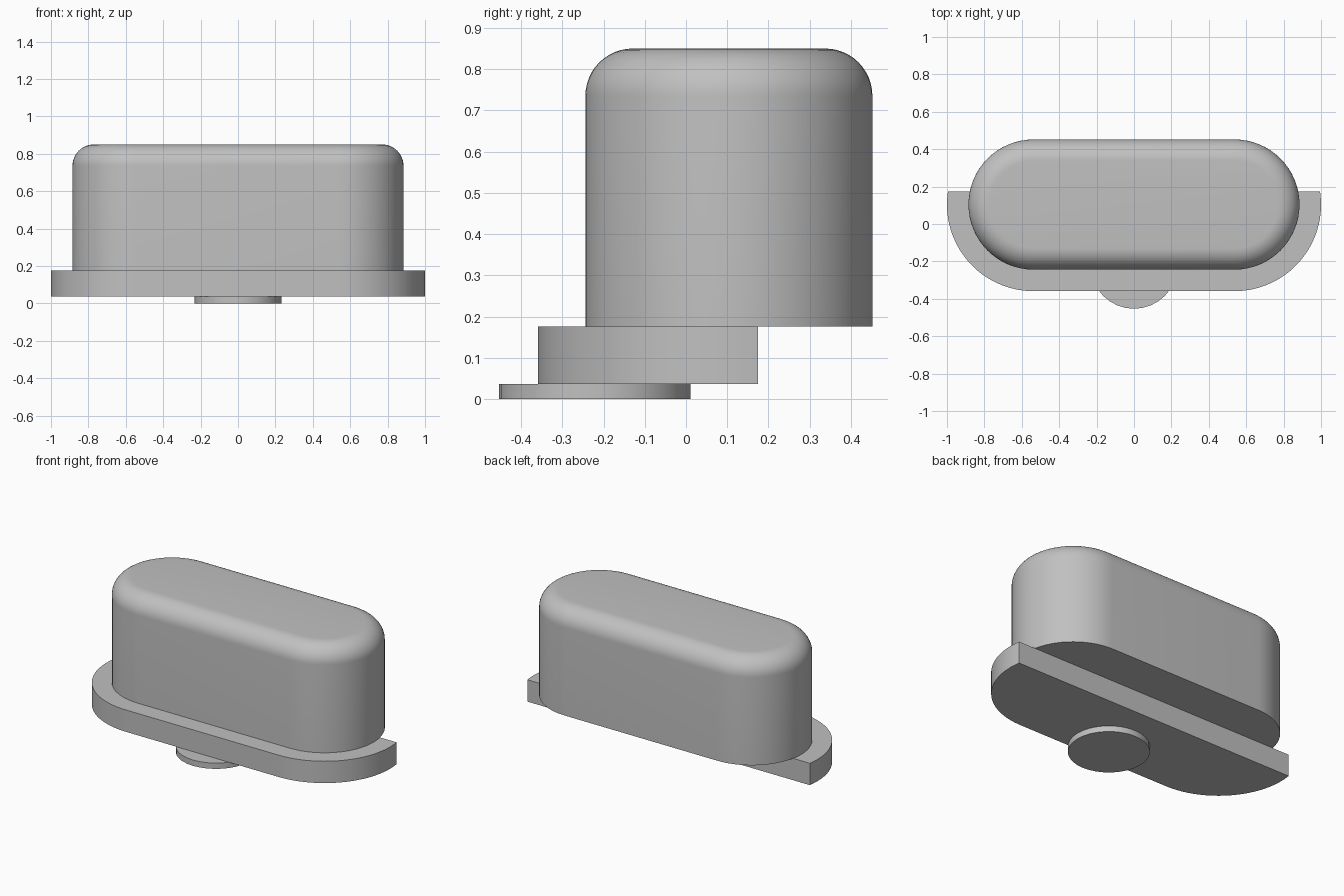
import bpy, bmesh
from math import sin, cos, pi, radians, asin

cube = bpy.data.objects.get("Cube")
if cube:
    bpy.data.objects.remove(cube, do_unlink=True)

grey = bpy.data.materials.new("plain_grey")
grey.use_nodes = True
COLOUR = (0.53, 0.53, 0.53, 1)
grey.diffuse_color = COLOUR
grey.node_tree.nodes["Principled BSDF"].inputs["Base Color"].default_value = COLOUR

CENTRE_Y = 0.104   # shared axis of body and flange
HALF = 0.537       # half the straight run between the round ends
STEPS = 32


def arc(cx, cy, r, start, end):
    return [(cx + r * cos(start + (end - start) * i / STEPS),
             cy + r * sin(start + (end - start) * i / STEPS)) for i in range(STEPS + 1)]


def stadium(r):
    return arc(HALF, CENTRE_Y, r, -pi / 2, pi / 2) + arc(-HALF, CENTRE_Y, r, pi / 2, 3 * pi / 2)


def loft(name, rings):
    """Skin a stack of (outline, height) rings and cap both ends."""
    bm = bmesh.new()
    loops = [[bm.verts.new((x, y, z)) for x, y in outline] for outline, z in rings]
    n = len(loops[0])
    for low, high in zip(loops, loops[1:]):
        for i in range(n):
            j = (i + 1) % n
            bm.faces.new((low[i], low[j], high[j], high[i]))
    bm.faces.new(loops[0][::-1])
    bm.faces.new(loops[-1])
    mesh = bpy.data.meshes.new(name)
    bm.to_mesh(mesh)
    bm.free()
    mesh.materials.append(grey)
    obj = bpy.data.objects.new(name, mesh)
    bpy.context.collection.objects.link(obj)
    bpy.ops.object.select_all(action='DESELECT')
    obj.select_set(True)
    bpy.context.view_layer.objects.active = obj
    bpy.ops.object.shade_smooth_by_angle(angle=radians(30))
    return obj


# Tall key body with a rounded top rim
R, FILLET, BASE, TOP = 0.348, 0.115, 0.176, 0.85
rings = [(stadium(R), BASE)]
for k in range(13):
    a = pi / 2 * k / 12
    rings.append((stadium(R - FILLET * (1 - cos(a))), TOP - FILLET * (1 - sin(a))))
loft("body", rings)

# Flange: larger stadium, cut straight across at the back
FR, BACK_Y = 0.463, 0.175
lift = asin((BACK_Y - CENTRE_Y) / FR)
outline = (arc(HALF, CENTRE_Y, FR, -pi / 2, lift)
           + arc(-HALF, CENTRE_Y, FR, pi - lift, 3 * pi / 2))
loft("flange", [(outline, 0.037), (outline, BASE)])

# Round contact disc underneath
disc = arc(0, -0.221, 0.232, 0, 2 * pi)[:-1]
loft("contact_disc", [(disc, 0), (disc, 0.037)])
